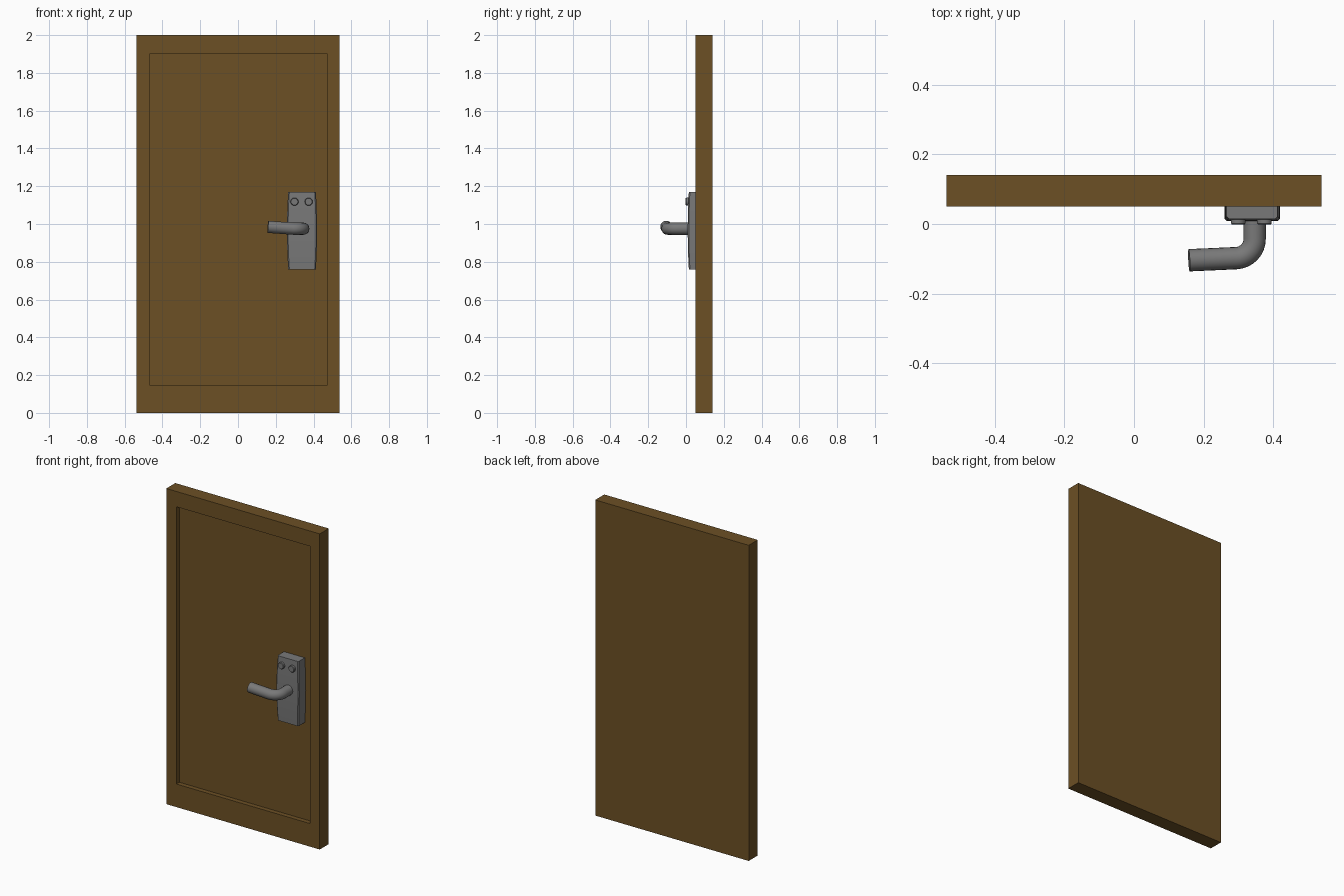
import bpy, bmesh, math
from mathutils import Vector

if "Cube" in bpy.data.objects:
    bpy.data.objects.remove(bpy.data.objects["Cube"])


def material(name, rgb):
    m = bpy.data.materials.new(name)
    m.diffuse_color = (*rgb, 1)
    m.use_nodes = True
    m.node_tree.nodes["Principled BSDF"].inputs["Base Color"].default_value = m.diffuse_color
    return m


WOOD = material("brown_wood", (0.150, 0.080, 0.018))
METAL = material("grey_metal", (0.19, 0.19, 0.19))


def loft(name, rings, mat, smooth=None):
    """Skin a list of equal-length closed rings and cap both ends."""
    bm = bmesh.new()
    rows = [[bm.verts.new(p) for p in ring] for ring in rings]
    n = len(rows[0])
    for a, b in zip(rows, rows[1:]):
        for i in range(n):
            j = (i + 1) % n
            bm.faces.new((a[i], a[j], b[j], b[i]))
    bm.faces.new(rows[0])
    bm.faces.new(rows[-1])
    bmesh.ops.recalc_face_normals(bm, faces=bm.faces)
    me = bpy.data.meshes.new(name)
    bm.to_mesh(me)
    bm.free()
    me.materials.append(mat)
    ob = bpy.data.objects.new(name, me)
    bpy.context.collection.objects.link(ob)
    if smooth:
        bpy.ops.object.select_all(action='DESELECT')
        ob.select_set(True)
        bpy.context.view_layer.objects.active = ob
        bpy.ops.object.shade_smooth_by_angle(angle=math.radians(smooth))
    return ob


def rect(x0, x1, z0, z1, y):
    return [(x0, y, z0), (x1, y, z0), (x1, y, z1), (x0, y, z1)]


# Door slab: back, front, then stepping in to the sunken panel
BACK, FRONT, PANEL = 0.14, 0.05, 0.08
inner = (-0.467, 0.471, 0.146, 1.903)
loft("door", [rect(-0.538, 0.538, 0, 2, BACK), rect(-0.538, 0.538, 0, 2, FRONT),
              rect(*inner, FRONT), rect(*inner, PANEL)], WOOD)

# Lock plate: gently bulging sides and front, small front chamfer
plate = []
for i in range(9):
    t = i / 4 - 1
    z = 0.965 + 0.205 * t
    hw = 0.080 - 0.007 * t * t
    yf = 0.009 + 0.006 * t * t
    c = 0.006
    cx = 0.339
    plate.append([(cx - hw, PANEL, z), (cx - hw, yf + c, z), (cx - hw + c, yf, z),
                  (cx + hw - c, yf, z), (cx + hw, yf + c, z), (cx + hw, PANEL, z)])
loft("lock_plate", plate, METAL, 30)


def circle_xz(cx, cz, y, r, n=20):
    return [(cx + r * math.cos(2 * math.pi * k / n), y, cz + r * math.sin(2 * math.pi * k / n))
            for k in range(n)]


# Two round buttons near the top of the plate
for side, x in (("left", 0.299), ("right", 0.374)):
    loft("button_" + side, [circle_xz(x, 1.118, y, r) for y, r in
                            ((0.03, 0.021), (0.002, 0.021), (-0.002, 0.018))], METAL, 30)

# Lever handle: round bar swept along a stem, an elbow and a grip
R, SX, SZ, BEND = 0.032, 0.346, 0.975, 0.055
path = [Vector((SX, 0.05, SZ))]
for k in range(9):
    a = math.radians(88 * k / 8)
    path.append(Vector((SX - BEND * (1 - math.cos(a)), -0.043 - BEND * math.sin(a), SZ)))
path.append(Vector((0.158, -0.104, 0.985)))
rings = []
for i, p in enumerate(path):
    d = (path[min(i + 1, len(path) - 1)] - path[max(i - 1, 0)]).normalized()
    u = Vector((0, 0, 1)).cross(d).normalized()
    v = d.cross(u)
    rings.append([p + R * (math.cos(2 * math.pi * k / 20) * u + math.sin(2 * math.pi * k / 20) * v)
                  for k in range(20)])
loft("lever_handle", rings, METAL, 40)
